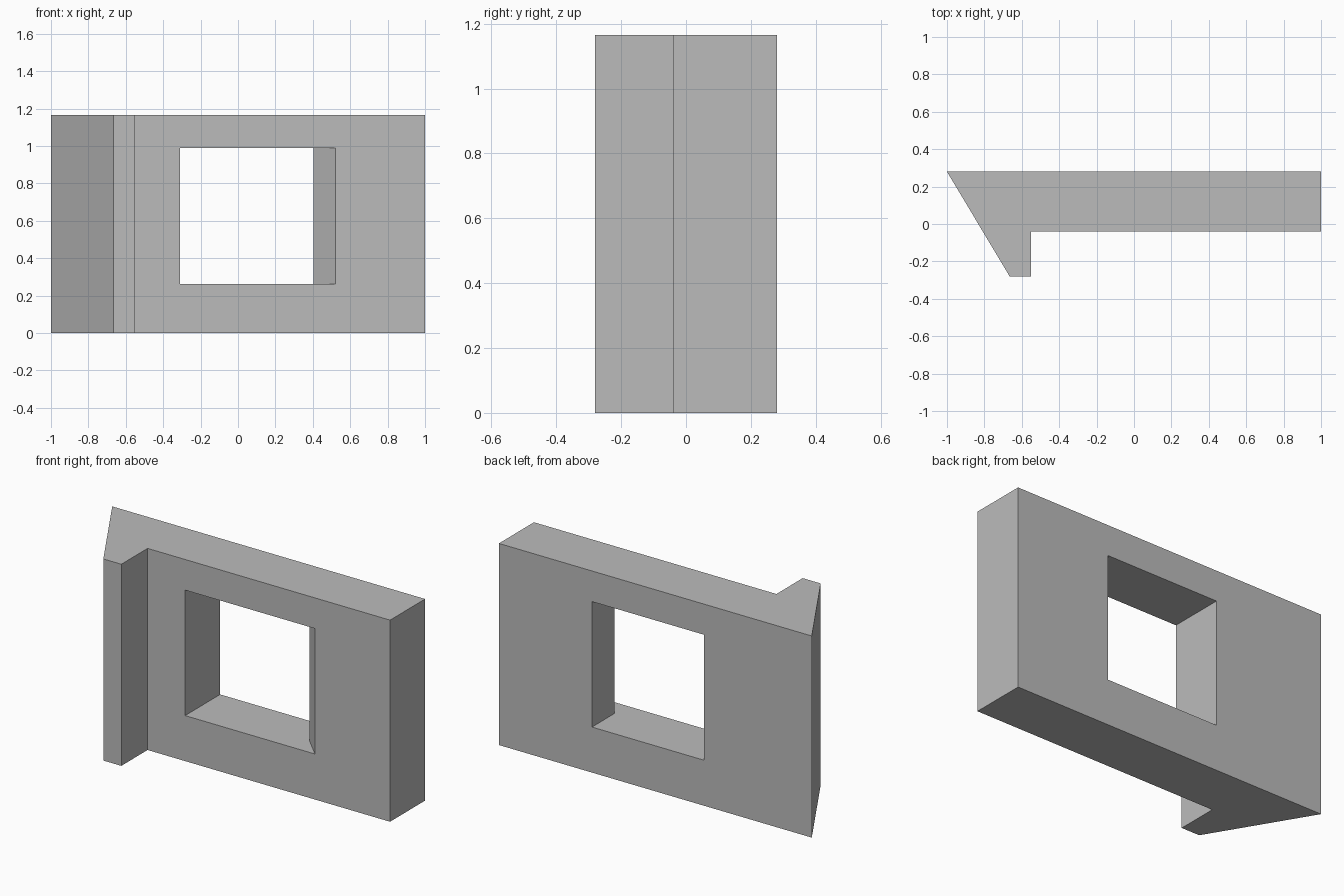
import bpy
import bmesh

if "Cube" in bpy.data.objects:
    bpy.data.objects.remove(bpy.data.objects["Cube"], do_unlink=True)

HEIGHT = 1.165
BACK, FRONT, PIER_FRONT = 0.28, -0.04, -0.28


def make_material(name, grey):
    mat = bpy.data.materials.new(name)
    mat.use_nodes = True
    colour = (grey, grey, grey, 1)
    mat.diffuse_color = colour
    bsdf = next(n for n in mat.node_tree.nodes if n.type == "BSDF_PRINCIPLED")
    bsdf.inputs["Base Color"].default_value = colour
    return mat


def extrude_plan(name, plan, bottom, top, mat):
    """Raise a counter-clockwise floor plan into a solid."""
    bm = bmesh.new()
    face = bm.faces.new([bm.verts.new((x, y, bottom)) for x, y in plan])
    raised = bmesh.ops.extrude_face_region(bm, geom=[face])["geom"]
    verts = [v for v in raised if isinstance(v, bmesh.types.BMVert)]
    bmesh.ops.translate(bm, verts=verts, vec=(0, 0, top - bottom))
    bmesh.ops.recalc_face_normals(bm, faces=bm.faces)
    mesh = bpy.data.meshes.new(name)
    bm.to_mesh(mesh)
    bm.free()
    mesh.materials.append(mat)
    obj = bpy.data.objects.new(name, mesh)
    bpy.context.collection.objects.link(obj)
    return obj


plaster = make_material("plain grey", 0.5)

# Wall with a mitred end and a projecting pier
wall = extrude_plan("wall", [
    (-1, BACK), (-0.665, PIER_FRONT), (-0.55, PIER_FRONT),
    (-0.55, FRONT), (1, FRONT), (1, BACK),
], 0, HEIGHT, plaster)

# Window opening, splayed on one jamb and overshooting both wall faces
SPLAY, OVER = 0.115, 0.1
LEFT, RIGHT = -0.31, 0.405
opening = extrude_plan("window_cutter", [
    (LEFT, FRONT - OVER), (RIGHT + SPLAY + OVER, FRONT - OVER),
    (RIGHT, FRONT + SPLAY), (RIGHT, BACK + OVER), (LEFT, BACK + OVER),
], 0.263, 0.988, plaster)
opening.hide_render = True

# Cut the window, then discard the cutter
cut = wall.modifiers.new("window", "BOOLEAN")
cut.operation = "DIFFERENCE"
cut.solver = "EXACT"
cut.object = opening
bpy.context.view_layer.objects.active = wall
wall.select_set(True)
bpy.ops.object.modifier_apply(modifier=cut.name)
bpy.data.objects.remove(opening, do_unlink=True)
